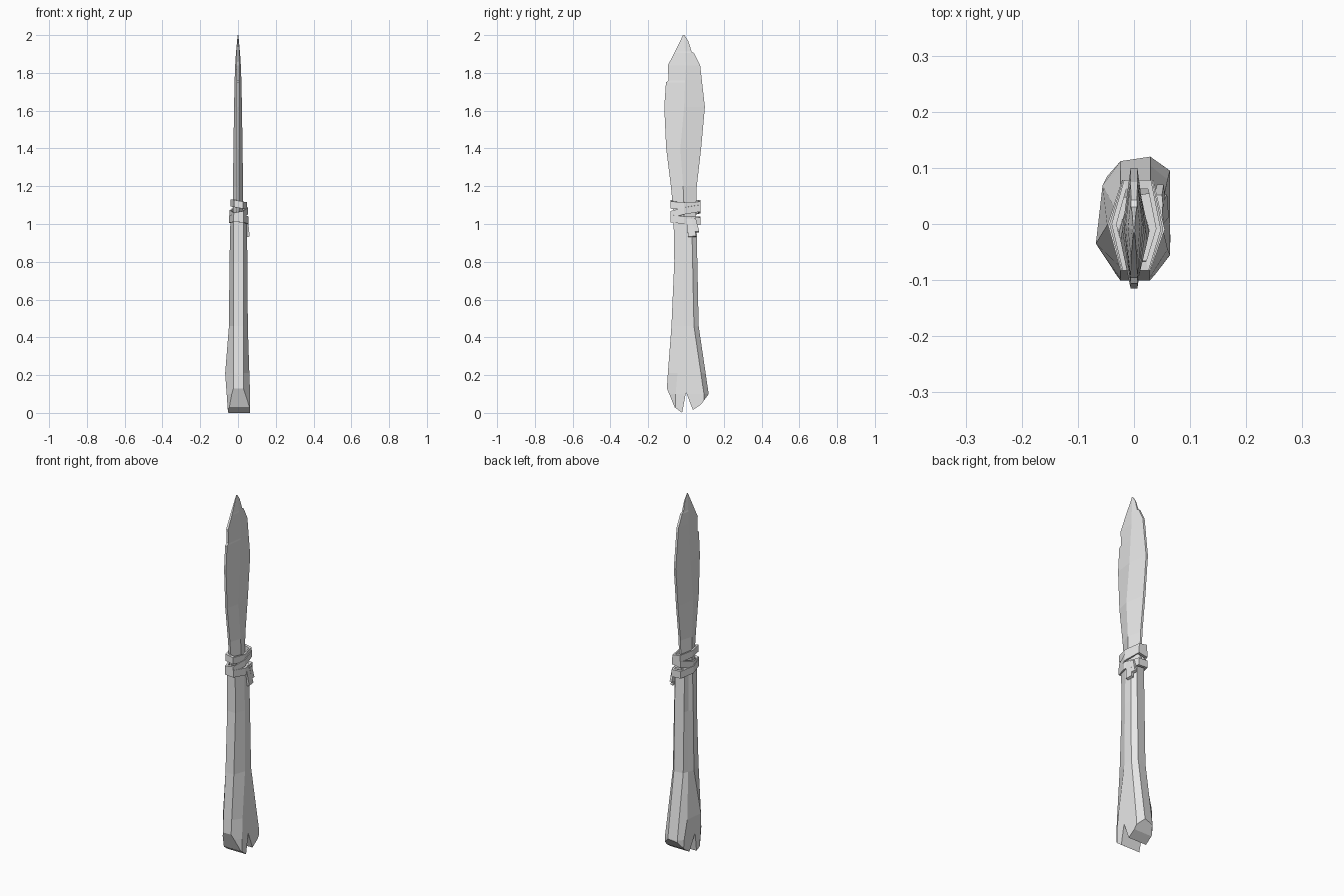
import bpy, bmesh
from mathutils import Vector

if "Cube" in bpy.data.objects:
    bpy.data.objects.remove(bpy.data.objects["Cube"])

grey = bpy.data.materials.new("plain_grey")
grey.use_nodes = True
grey.diffuse_color = (0.8, 0.8, 0.8, 1)
grey.node_tree.nodes["Principled BSDF"].inputs["Base Color"].default_value = grey.diffuse_color


def finish(name, bm):
    bmesh.ops.recalc_face_normals(bm, faces=bm.faces[:])
    mesh = bpy.data.meshes.new(name)
    bm.to_mesh(mesh)
    bm.free()
    mesh.materials.append(grey)
    obj = bpy.data.objects.new(name, mesh)
    bpy.context.collection.objects.link(obj)
    return obj


def loft(rings, closed=False):
    """Skin matching rings of points; cap the ends or join them in a loop."""
    bm = bmesh.new()
    loops = [[bm.verts.new(p) for p in ring] for ring in rings]
    pairs = list(zip(loops, loops[1:]))
    if closed:
        pairs.append((loops[-1], loops[0]))
    else:
        bm.faces.new(loops[0])
        bm.faces.new(loops[-1])
    for a, b in pairs:
        for i in range(len(a)):
            j = (i + 1) % len(a)
            bm.faces.new((a[i], a[j], b[j], b[i]))
    return bm


# Blade: thin chipped edges and a central ridge
def blade_ring(z, front, back, ridge, half):
    e = min(0.006, half * 0.5)
    return [(-e, front, z), (e, front, z), (half, ridge, z),
            (e, back, z), (-e, back, z), (-half, ridge, z)]


finish("blade", loft([blade_ring(*r) for r in (
    (1.0, -0.06, 0.05, -0.01, 0.028),
    (1.2, -0.08, 0.057, -0.015, 0.027),
    (1.4, -0.105, 0.08, -0.03, 0.024),
    (1.62, -0.115, 0.10, -0.01, 0.021),
    (1.75, -0.106, 0.085, -0.005, 0.018),
    (1.76, -0.092, 0.084, -0.005, 0.018),
    (1.84, -0.096, 0.075, 0.0, 0.015),
    (1.905, -0.062, 0.043, -0.005, 0.011),
    (1.912, -0.059, 0.03, -0.005, 0.01),
    (1.97, -0.03, 0.012, -0.01, 0.005),
    (2.0, -0.016, -0.008, -0.012, 0.002))]))


# Handle: faceted shaft that flares towards the butt
def handle_ring(z, left, right, front, back, corner):
    return [(-0.024, front, z), (0.028, front, z), (right, corner, z),
            (right, back - 0.025, z), (0.029, back, z), (-0.024, back - 0.008, z),
            (left + 0.012, back - 0.035, z), (left, corner + 0.01, z)]


bm = loft([handle_ring(*r) for r in (
    (-0.05, -0.05, 0.065, -0.105, 0.12, -0.055),
    (0.1, -0.06, 0.064, -0.103, 0.12, -0.055),
    (0.21, -0.068, 0.06, -0.096, 0.104, -0.045),
    (0.46, -0.048, 0.052, -0.077, 0.067, -0.012),
    (0.8, -0.045, 0.05, -0.062, 0.06, -0.01),
    (1.04, -0.04, 0.046, -0.066, 0.055, -0.01))])

# Butt: slanted trims along a rounded profile in y and z
butt = [(-0.105, 0.14), (-0.06, 0.03), (-0.02, 0.0), (0.035, 0.015),
        (0.08, 0.045), (0.12, 0.10)]
for (y0, z0), (y1, z1) in zip(butt, butt[1:]):
    geom = bm.verts[:] + bm.edges[:] + bm.faces[:]
    cut = bmesh.ops.bisect_plane(bm, geom=geom, dist=1e-5, plane_co=(0, y0, z0),
                                 plane_no=Vector((0, z1 - z0, y0 - y1)).normalized(),
                                 clear_outer=True)
    rim = [e for e in cut["geom_cut"] if isinstance(e, bmesh.types.BMEdge)]
    bmesh.ops.holes_fill(bm, edges=rim, sides=0)
handle = finish("handle", bm)

# Split in the butt, cut with a wedge
wedge = finish("split_cutter", loft([[(x, 0.0, 0.11), (x, -0.03, -0.05), (x, 0.062, -0.05)]
                                     for x in (-0.2, 0.2)]))
wedge.hide_render = True
split = handle.modifiers.new("split", "BOOLEAN")
split.operation = "DIFFERENCE"
split.solver = "EXACT"
split.object = wedge
bpy.context.view_layer.objects.active = handle
bpy.ops.object.modifier_apply(modifier=split.name)
bpy.data.objects.remove(wedge)


# Binding: three tilted, angular straps around the joint
def strap(name, z, height, width, tilt, roll):
    outline = [(-0.55, -0.083), (0.5, -0.083), (1, -0.01), (0.6, 0.078),
               (-0.5, 0.078), (-1, 0.0)]
    rings = []
    for k, top in ((1, 0), (1, 1), (0.8, 1), (0.8, 0)):
        rings.append([(x * width * k + 0.004, y * k,
                       z + top * height + tilt * y + roll * x) for x, y in outline])
    finish(name, loft(rings, closed=True))


strap("upper_strap", 1.085, 0.038, 0.044, 0.0, -0.008)
strap("middle_strap", 1.045, 0.036, 0.048, 0.2, 0.008)
strap("lower_strap", 1.003, 0.04, 0.051, -0.08, -0.003)

# Loose strap ends hanging below the binding
for name, y0, y1, low, out in (("long_strap_end", 0.012, 0.045, 0.93, 0.062),
                               ("short_strap_end", 0.042, 0.062, 0.955, 0.056)):
    finish(name, loft([
        [(0.038, y0 - 0.012, 1.03), (0.052, y0 - 0.012, 1.03),
         (0.05, y1 - 0.01, 1.03), (0.036, y1 - 0.01, 1.03)],
        [(out - 0.013, y0, low), (out, y0, low + 0.004),
         (out - 0.003, y1 + 0.008, low + 0.006), (out - 0.015, y1 + 0.008, low)]]))
